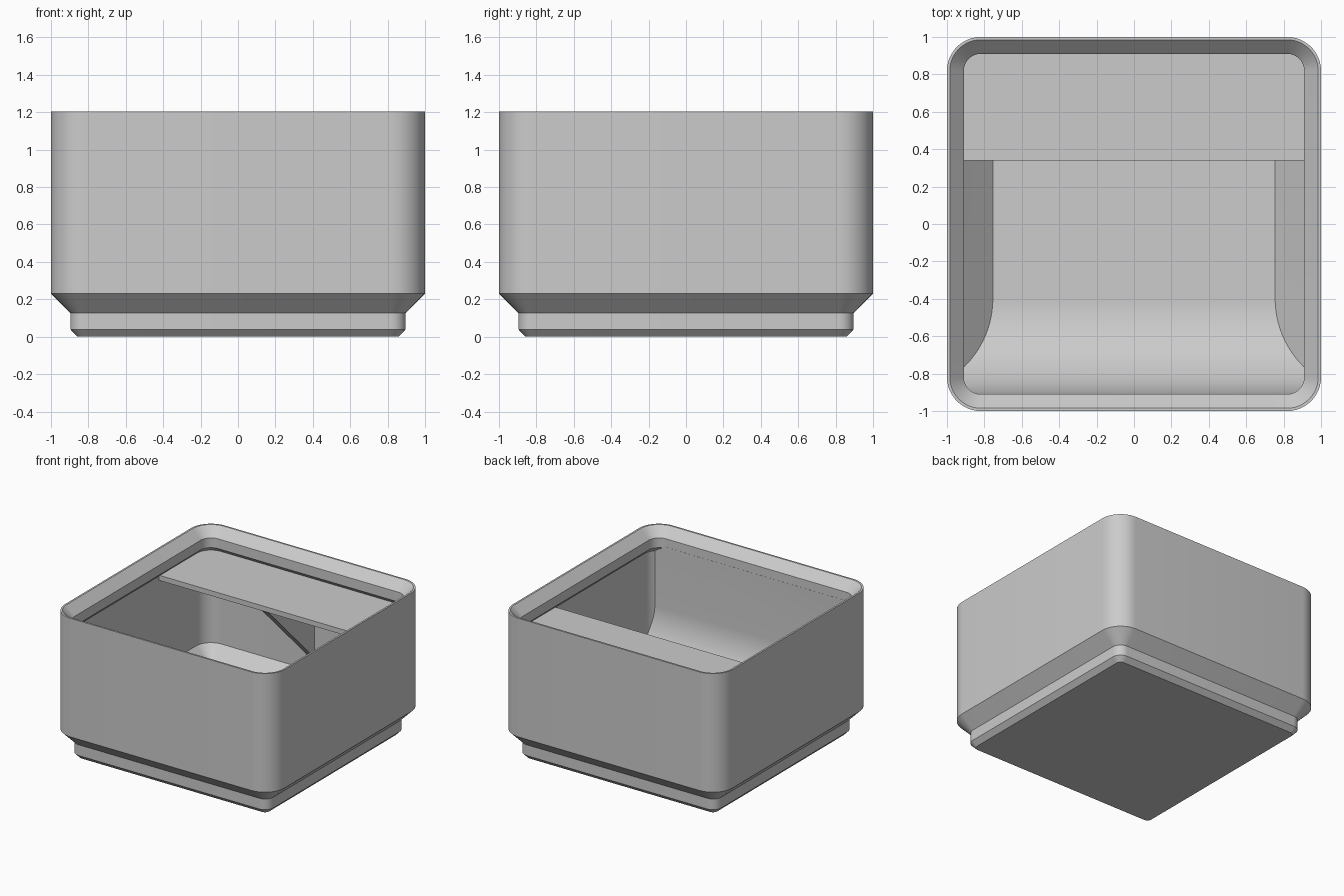
import bpy, bmesh, math

if "Cube" in bpy.data.objects:
    bpy.data.objects.remove(bpy.data.objects["Cube"])

CORE = 0.819  # centre of every rounded corner
SEG = 12

gray = bpy.data.materials.new("light_gray")
gray.diffuse_color = (0.6, 0.6, 0.6, 1)
gray.use_nodes = True
gray.node_tree.nodes["Principled BSDF"].inputs["Base Color"].default_value = gray.diffuse_color


def finish(name, bm):
    bmesh.ops.recalc_face_normals(bm, faces=bm.faces[:])
    mesh = bpy.data.meshes.new(name)
    bm.to_mesh(mesh)
    bm.free()
    mesh.materials.append(gray)
    obj = bpy.data.objects.new(name, mesh)
    bpy.context.collection.objects.link(obj)
    return obj


def rounded_loft(name, levels):
    """Solid of stacked rounded squares, given as (half width, z)."""
    bm = bmesh.new()
    rings = []
    for half, z in levels:
        r = max(half - CORE, 0.004)
        c = half - r
        ring = []
        for q, (sx, sy) in enumerate([(1, 1), (-1, 1), (-1, -1), (1, -1)]):
            for i in range(SEG + 1):
                a = math.pi / 2 * (q + i / SEG)
                ring.append(bm.verts.new((sx * c + r * math.cos(a), sy * c + r * math.sin(a), z)))
        rings.append(ring)
    n = len(rings[0])
    for lo, hi in zip(rings, rings[1:]):
        for i in range(n):
            j = (i + 1) % n
            bm.faces.new((lo[i], lo[j], hi[j], hi[i]))
    bm.faces.new(rings[0][::-1])
    bm.faces.new(rings[-1])
    return finish(name, bm)


def extrude_x(name, profile, half):
    """Solid from a closed (y, z) profile, extruded between -half and +half."""
    bm = bmesh.new()
    a = [bm.verts.new((-half, y, z)) for y, z in profile]
    b = [bm.verts.new((half, y, z)) for y, z in profile]
    bm.faces.new(a)
    bm.faces.new(b[::-1])
    for i in range(len(a)):
        j = (i + 1) % len(a)
        bm.faces.new((a[i], b[i], b[j], a[j]))
    return finish(name, bm)


def subtract(target, cutter):
    mod = target.modifiers.new("cut", 'BOOLEAN')
    mod.operation = 'DIFFERENCE'
    mod.solver = 'EXACT'
    mod.object = cutter
    bpy.context.view_layer.update()
    graph = bpy.context.evaluated_depsgraph_get()
    mesh = bpy.data.meshes.new_from_object(target.evaluated_get(graph))
    target.modifiers.clear()
    target.data = mesh
    bpy.data.objects.remove(cutter)


# Outer body with stepped foot
bin_body = rounded_loft("bin_body", [
    (0.858, 0), (0.896, 0.039), (0.896, 0.127), (1.0, 0.231), (1.0, 1.205)])

# Cavity: chamfered floor, walls, overhanging stacking lip
cavity = rounded_loft("cavity_cutter", [
    (0.755, 0.05), (0.819, 0.114), (0.954, 0.249), (0.954, 1.006), (0.91, 1.05),
    (0.91, 1.13), (0.985, 1.205), (0.985, 1.3)])

# Curved scoop along the front, left standing when the cavity is cut
R = 0.51
arc = [(-0.399 - R * math.sin(t), 0.0495 + R * (1 - math.cos(t)))
       for t in (math.pi / 2 * i / 24 for i in range(25))]
scoop = extrude_x("scoop_cutter", [(-1.2, -0.1), (-0.399, -0.1)] + arc
                  + [(-0.909, 1.06), (-1.2, 1.06)], 1.2)
subtract(cavity, scoop)
subtract(bin_body, cavity)

# Label shelf at the back, reaching into the walls
shelf = extrude_x("label_shelf", [(0.34, 0.97), (0.93, 0.97), (0.93, 1.012), (0.34, 1.012)], 0.956)

# Triangular rib under the shelf
rib = extrude_x("shelf_rib", [(0.345, 0.972), (0.97, 0.347), (0.97, 0.98), (0.345, 0.98)], 0.029)

# Extend the shelf to the back wall between the rounded corners
back = extrude_x("shelf_back", [(0.92, 0.97), (0.97, 0.97), (0.97, 1.012), (0.92, 1.012)], 0.9)

for obj in (bin_body, shelf, rib, back):
    bpy.ops.object.select_all(action='DESELECT')
    obj.select_set(True)
    bpy.context.view_layer.objects.active = obj
    bpy.ops.object.shade_smooth_by_angle(angle=math.radians(30))
